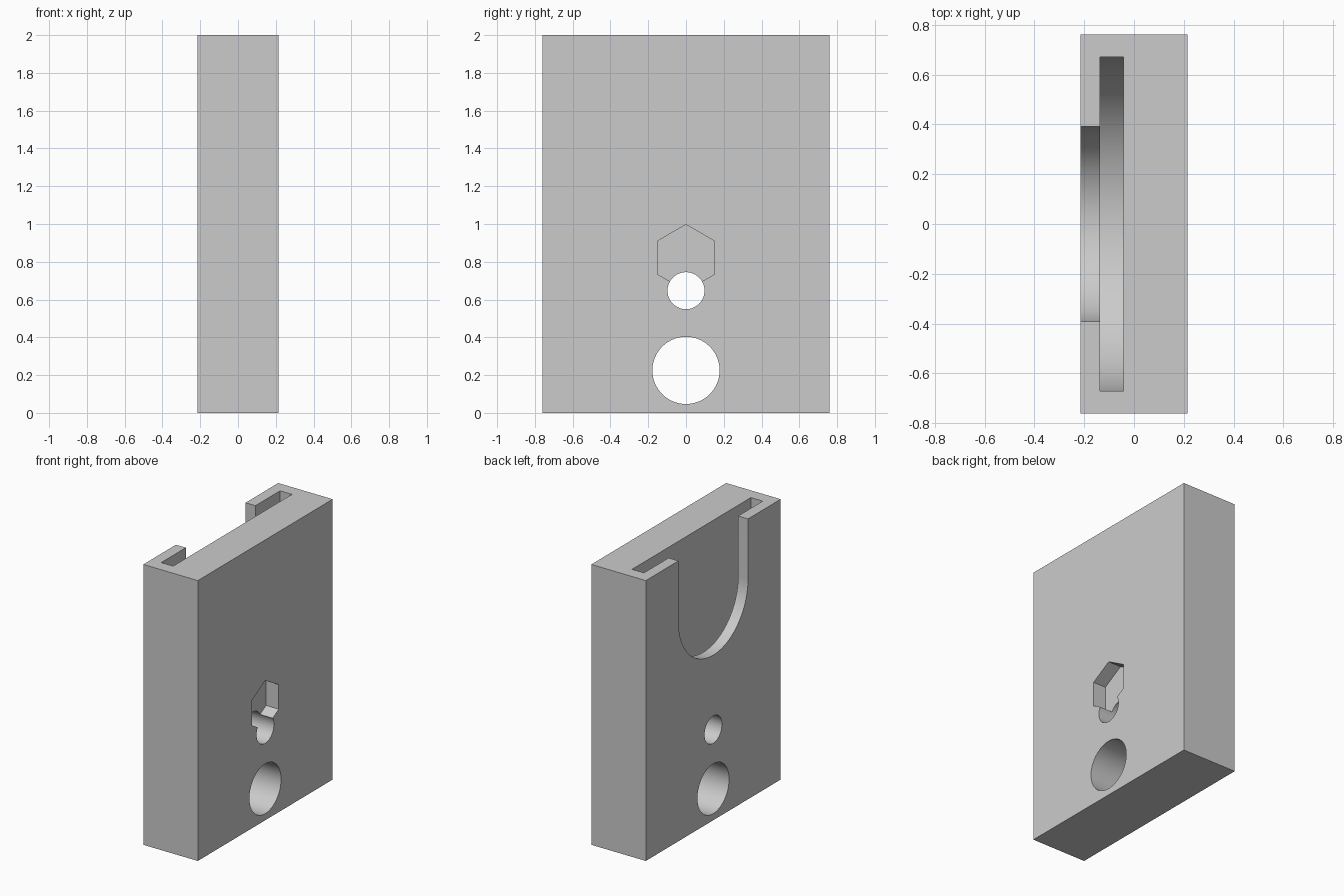
import bpy
import bmesh
from math import cos, sin, pi, radians

if "Cube" in bpy.data.objects:
    bpy.data.objects.remove(bpy.data.objects["Cube"], do_unlink=True)

WIDTH, DEPTH, HEIGHT = 0.43, 1.52, 2.0
OUTER = WIDTH / 2

grey = bpy.data.materials.new("plain_grey")
grey.use_nodes = True
colour = (0.6, 0.6, 0.6, 1)
grey.diffuse_color = colour
grey.node_tree.nodes["Principled BSDF"].inputs["Base Color"].default_value = colour


def prism(name, outline, x0, x1):
    """Extrude a (y, z) outline along x."""
    bm = bmesh.new()
    face = bm.faces.new([bm.verts.new((x0, y, z)) for y, z in outline])
    new = bmesh.ops.extrude_face_region(bm, geom=[face])["geom"]
    bmesh.ops.translate(bm, vec=(x1 - x0, 0, 0),
                        verts=[v for v in new if isinstance(v, bmesh.types.BMVert)])
    bmesh.ops.recalc_face_normals(bm, faces=bm.faces)
    mesh = bpy.data.meshes.new(name)
    bm.to_mesh(mesh)
    bm.free()
    mesh.materials.append(grey)
    obj = bpy.data.objects.new(name, mesh)
    bpy.context.collection.objects.link(obj)
    return obj


def ring(radius, z, sides):
    """Regular polygon with a corner at the top."""
    return [(radius * sin(2 * pi * i / sides), z + radius * cos(2 * pi * i / sides))
            for i in range(sides)]


def u_shape(radius, z, top, steps=48):
    """Half circle at the bottom with straight sides up to the top."""
    arc = [(-radius * cos(pi * i / steps), z - radius * sin(pi * i / steps))
           for i in range(steps + 1)]
    return [(-radius, top)] + arc + [(radius, top)]


# Solid block
half = DEPTH / 2
body = prism("holder_body", [(-half, 0), (half, 0), (half, HEIGHT), (-half, HEIGHT)],
             -OUTER, OUTER)

# Inner slot, open window, through holes and hexagonal nut pocket
ARC_Z = 1.57
cutters = [
    prism("slot_cutter", u_shape(0.67, ARC_Z, HEIGHT + 0.1), -0.137, -0.043),
    prism("window_cutter", u_shape(0.392, ARC_Z, HEIGHT + 0.2), -OUTER - 0.1, -0.09),
    prism("large_hole_cutter", ring(0.178, 0.225, 64), -0.4, 0.4),
    prism("small_hole_cutter", ring(0.098, 0.647, 64), -0.4, 0.4),
    prism("nut_pocket_cutter", ring(0.175, 0.822, 6), OUTER - 0.1, OUTER + 0.1),
]

bpy.ops.object.select_all(action="DESELECT")
body.select_set(True)
bpy.context.view_layer.objects.active = body
for cutter in cutters:
    cutter.hide_render = True
    cut = body.modifiers.new(cutter.name, "BOOLEAN")
    cut.operation = "DIFFERENCE"
    cut.solver = "EXACT"
    cut.object = cutter
    bpy.ops.object.modifier_apply(modifier=cut.name)
    bpy.data.objects.remove(cutter, do_unlink=True)

bpy.ops.object.shade_smooth_by_angle(angle=radians(30))
